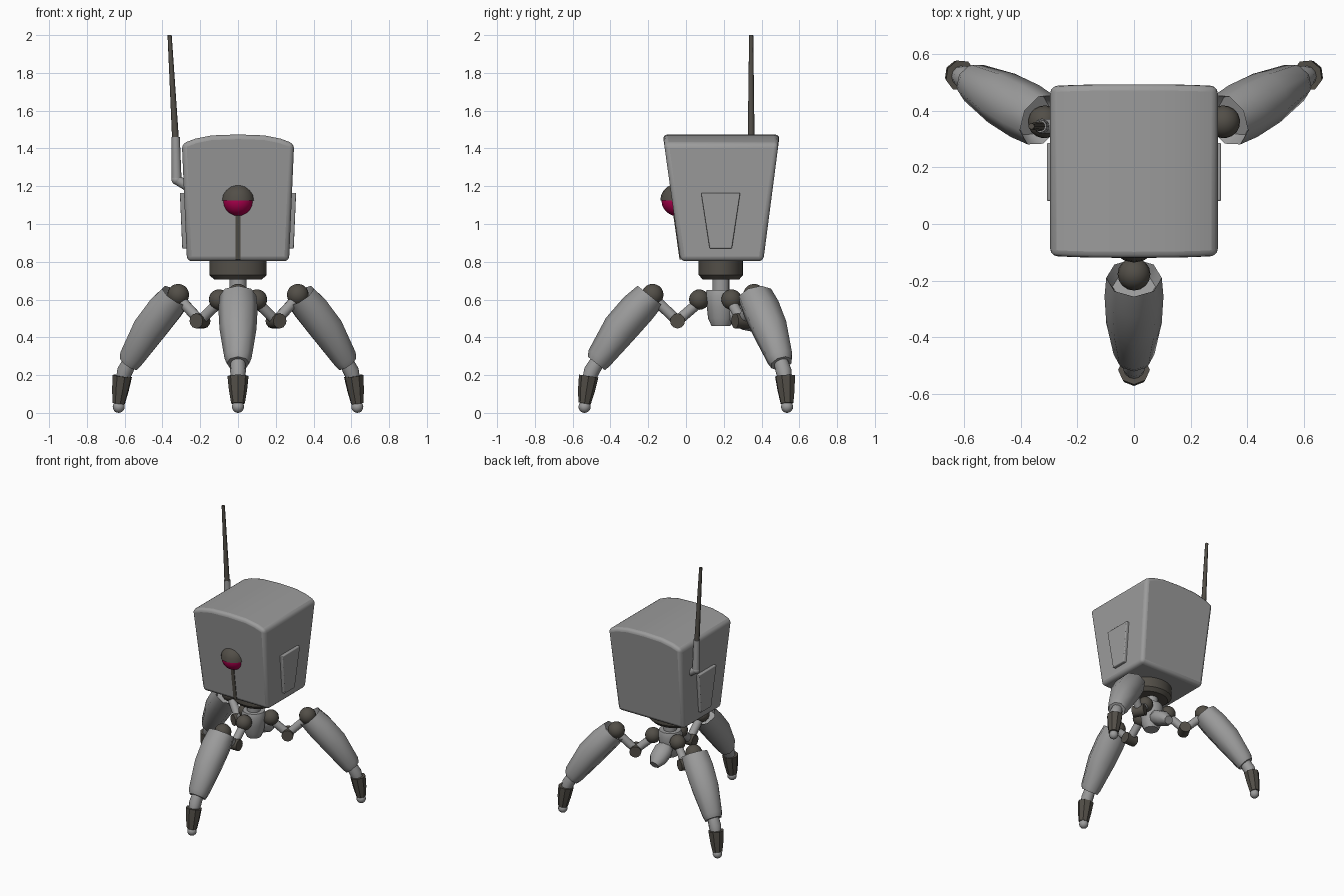
import bpy, bmesh, math
from mathutils import Vector, Matrix

if "Cube" in bpy.data.objects:
    bpy.data.objects.remove(bpy.data.objects["Cube"])

CY = 0.185  # y of the vertical axis shared by body, hub and legs


def material(name, rgb):
    m = bpy.data.materials.new(name)
    m.diffuse_color = (*rgb, 1)
    m.use_nodes = True
    m.node_tree.nodes["Principled BSDF"].inputs["Base Color"].default_value = m.diffuse_color
    return m


GREY = material("light grey", (0.33, 0.33, 0.33))
DARK = material("dark warm grey", (0.085, 0.077, 0.064))
RED = material("crimson", (0.42, 0.0, 0.075))


def finish(bm, name, mat, matrix=Matrix(), angle=35, bevel=0):
    """Turn a bmesh into a smooth-by-angle object."""
    bmesh.ops.recalc_face_normals(bm, faces=bm.faces)
    me = bpy.data.meshes.new(name)
    bm.to_mesh(me)
    bm.free()
    me.materials.append(mat)
    ob = bpy.data.objects.new(name, me)
    bpy.context.collection.objects.link(ob)
    ob.matrix_world = matrix
    if bevel:
        mod = ob.modifiers.new("bevel", 'BEVEL')
        mod.width, mod.segments = bevel, 3
        mod.limit_method, mod.angle_limit = 'ANGLE', math.radians(35)
    bpy.ops.object.select_all(action='DESELECT')
    ob.select_set(True)
    bpy.context.view_layer.objects.active = ob
    bpy.ops.object.shade_smooth_by_angle(angle=math.radians(angle))
    return ob


def loft(name, stations, mat, matrix=Matrix(), sides=12, angle=50, recess=0):
    """Skin elliptical rings (x, z, half width, half depth) in the xz plane."""
    bm = bmesh.new()
    pts = [Vector((s[0], 0, s[1])) for s in stations]
    lat = Vector((0, 1, 0))
    nrm = (pts[-1] - pts[0]).normalized().cross(lat)
    rings = []
    for p, (_, _, w, d) in zip(pts, stations):
        rings.append([bm.verts.new(p + lat * w * math.cos(a) + nrm * d * math.sin(a))
                      for a in (2 * math.pi * i / sides for i in range(sides))])
    for a, b in zip(rings, rings[1:]):
        for i in range(sides):
            j = (i + 1) % sides
            bm.faces.new((a[i], a[j], b[j], b[i]))
    cap = bm.faces.new(rings[0])
    bm.faces.new(rings[-1])
    bmesh.ops.recalc_face_normals(bm, faces=bm.faces)
    if recess:
        bmesh.ops.inset_region(bm, faces=[cap], thickness=0.022)
        push = (pts[-1] - pts[0]).normalized() * recess
        bmesh.ops.translate(bm, verts=cap.verts, vec=push)
    return finish(bm, name, mat, matrix, angle)


def ball(name, loc, r, mat, matrix=Matrix(), half=False):
    bm = bmesh.new()
    bmesh.ops.create_uvsphere(bm, u_segments=16, v_segments=10, radius=r)
    if half:
        bmesh.ops.bisect_plane(bm, geom=bm.verts[:] + bm.edges[:] + bm.faces[:],
                               plane_co=(0, 0, 0), plane_no=(0, 0, 1), clear_inner=True)
        bmesh.ops.holes_fill(bm, edges=bm.edges[:])
    bmesh.ops.translate(bm, verts=bm.verts, vec=loc)
    return finish(bm, name, mat, matrix)


def hull(name, corners, mat, bevel=0):
    """Prism between two matching outlines."""
    a, b = corners
    bm = bmesh.new()
    va, vb = [bm.verts.new(p) for p in a], [bm.verts.new(p) for p in b]
    bm.faces.new(va)
    bm.faces.new(vb)
    for i in range(len(a)):
        j = (i + 1) % len(a)
        bm.faces.new((va[i], va[j], vb[j], vb[i]))
    return finish(bm, name, mat, bevel=bevel)


def front_y(z):
    return -0.03 - (z - 0.81) * 0.14


def back_y(z):
    return 0.41 + (z - 0.81) * 0.13


def side_x(z):
    return 0.27 + (z - 0.80) * 0.043


# Body: flared box with a gently arched top
half = [(0.27, 0.803), (0.297, 1.425), (0.225, 1.452), (0.14, 1.469)]
outline = half + [(0, 1.474)] + [(-x, z) for x, z in reversed(half)]
hull("body", ([(x, front_y(z), z) for x, z in outline],
              [(x, back_y(z), z) for x, z in outline]), GREY, bevel=0.025)

# Raised side panels
trapezoid = [(0.08, 1.165), (0.287, 1.165), (0.243, 0.87), (0.125, 0.87)]
for s, label in ((1, "right"), (-1, "left")):
    hull("side_panel_" + label,
         ([(s * (side_x(z) - 0.02), y, z) for y, z in trapezoid],
          [(s * (side_x(z) + 0.022), y, z) for y, z in trapezoid]), GREY, bevel=0.006)

# Eye with upper lid, and the seam strip below it
ball("eye", (0, -0.047, 1.125), 0.083, RED)
ball("eyelid", (0, -0.047, 1.125), 0.089, DARK, half=True)
strip = [(-0.013, 0.812), (0.013, 0.812), (0.013, 1.07), (-0.013, 1.07)]
hull("front_seam", ([(x, front_y(z) + 0.003, z) for x, z in strip],
                    [(x, front_y(z) - 0.004, z) for x, z in strip]), DARK)

# Antenna on the left side
mast = Matrix.Translation((0, 0.345, 0))
loft("antenna_bracket", [(-0.26, 1.195, 0.026, 0.026), (-0.325, 1.235, 0.026, 0.026)], GREY, mast)
ball("antenna_joint", (-0.325, 0, 1.235), 0.027, GREY, mast)
loft("antenna_base", [(-0.325, 1.235, 0.026, 0.026), (-0.330, 1.46, 0.022, 0.022)], GREY, mast)
loft("antenna_rod", [(-0.331, 1.45, 0.018, 0.018), (-0.362, 2.0, 0.011, 0.011)], DARK, mast, sides=8)

# Neck, stem and hub under the body (first value of each ring pair runs along y)
axis = Matrix.Translation((0, CY, 0))
loft("neck", [(0, 0.705, 0.095, 0.125), (0, 0.73, 0.118, 0.152), (0, 0.82, 0.118, 0.152)],
     DARK, axis, sides=24, angle=35)
loft("stem", [(0, 0.62, 0.045, 0.045), (0, 0.72, 0.045, 0.045)], GREY, axis, sides=16)
loft("hub", [(0, 0.46, 0.05, 0.05), (0, 0.50, 0.068, 0.068), (0, 0.56, 0.075, 0.075),
             (0, 0.62, 0.085, 0.085), (0, 0.65, 0.075, 0.075)], GREY, axis, sides=12)

# Tail pod hanging behind the hub
tail = axis @ Matrix.Rotation(math.radians(90), 4, 'Z')
loft("tail_pod", [(0.03, 0.545, 0.045, 0.04), (0.08, 0.52, 0.07, 0.058),
                  (0.14, 0.485, 0.066, 0.052), (0.185, 0.455, 0.035, 0.03)], GREY, tail, sides=8)

# Three legs; local x points outward from the hub
for label, deg in (("front", 270), ("right", 29), ("left", 151)):
    m = axis @ Matrix.Rotation(math.radians(deg), 4, 'Z')
    n = label + "_leg_"
    # inner linkage
    ball(n + "shoulder", (0.115, 0, 0.60), 0.054, DARK, m)
    loft(n + "inner_arm", [(0.11, 0.59, 0.028, 0.028), (0.23, 0.487, 0.028, 0.028)], GREY, m)
    bm = bmesh.new()
    bmesh.ops.create_cone(bm, cap_ends=True, segments=12, radius1=0.04, radius2=0.04, depth=0.085,
                          matrix=Matrix.Translation((0.23, 0, 0.487))
                          @ Matrix.Rotation(math.pi / 2, 4, 'X'))
    finish(bm, n + "elbow", DARK, m)
    loft(n + "outer_arm", [(0.23, 0.487, 0.028, 0.028), (0.36, 0.61, 0.028, 0.028)], GREY, m)
    ball(n + "knee", (0.362, 0, 0.625), 0.058, DARK, m)
    # armoured shell, bulging outward, with a recessed knee socket
    loft(n + "shell", [(0.375, 0.62, 0.098, 0.085), (0.44, 0.553, 0.104, 0.095),
                       (0.535, 0.445, 0.098, 0.094), (0.645, 0.29, 0.072, 0.070),
                       (0.660, 0.262, 0.060, 0.058)], GREY, m, sides=8, angle=50, recess=0.05)
    # ankle, foot and toe
    loft(n + "ankle", [(0.65, 0.28, 0.038, 0.038), (0.685, 0.22, 0.042, 0.042),
                       (0.70, 0.18, 0.035, 0.035)], GREY, m)
    loft(n + "foot", [(0.70, 0.195, 0.056, 0.052), (0.712, 0.12, 0.048, 0.045),
                      (0.722, 0.05, 0.036, 0.033)], DARK, m, sides=8, angle=30)
    ball(n + "toe", (0.722, 0, 0.032), 0.032, GREY, m)
